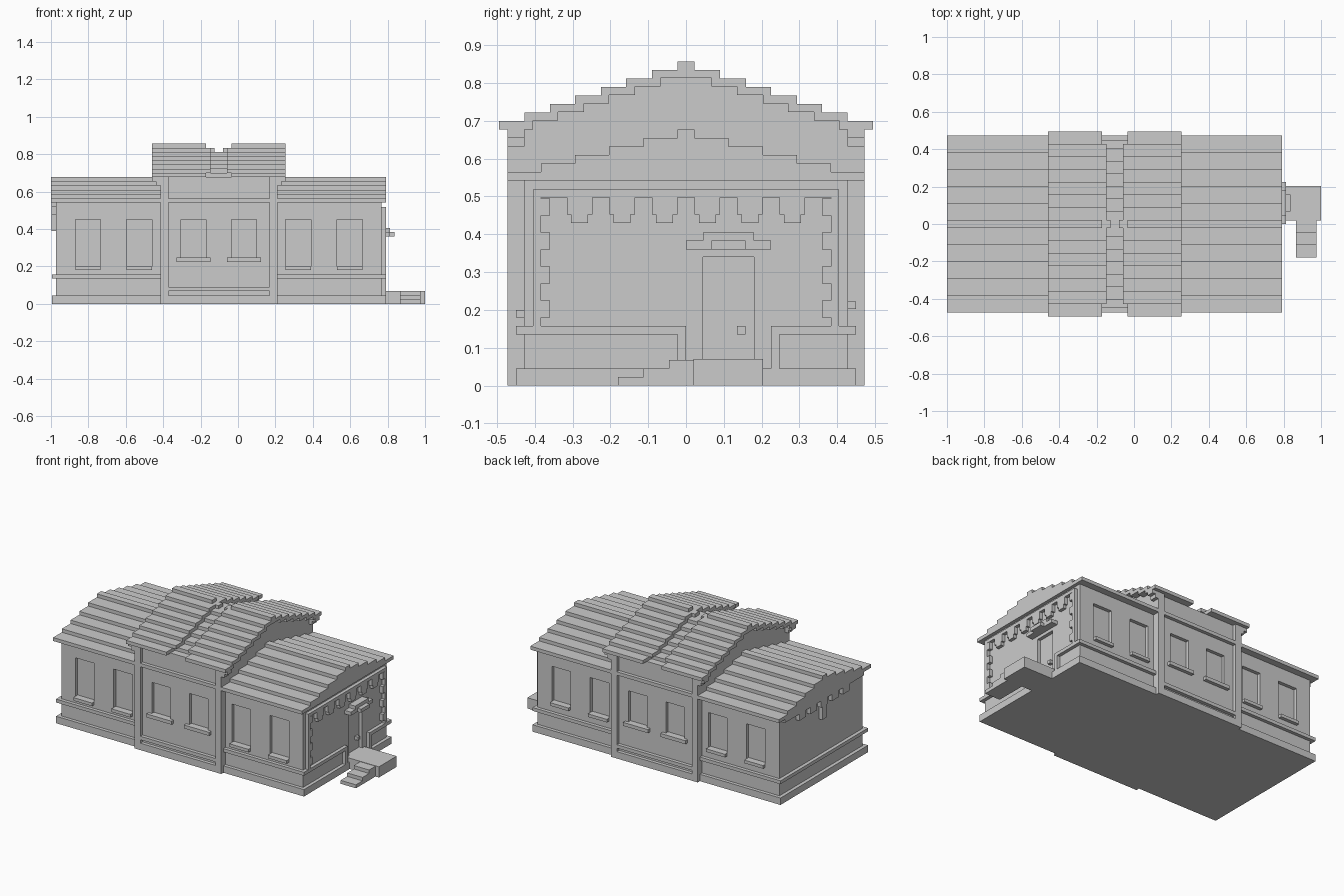
import bpy, bmesh

if "Cube" in bpy.data.objects:
    bpy.data.objects.remove(bpy.data.objects["Cube"])

U = 0.0225           # small relief step used everywhere
C = -0.1025          # x of the building's mirror plane
SIDES = (-1, 1)


def mesh_object(name, bm):
    bmesh.ops.recalc_face_normals(bm, faces=bm.faces)
    me = bpy.data.meshes.new(name)
    bm.to_mesh(me)
    bm.free()
    ob = bpy.data.objects.new(name, me)
    bpy.context.collection.objects.link(ob)
    return ob


def boxes(name, items):
    """One object from boxes given as (x0, x1, y0, y1, z0, z1)."""
    bm = bmesh.new()
    for x0, x1, y0, y1, z0, z1 in items:
        vs = bmesh.ops.create_cube(bm, size=1)['verts']
        for v in vs:
            v.co = ((x0 + x1) / 2 + v.co.x * abs(x1 - x0),
                    (y0 + y1) / 2 + v.co.y * abs(y1 - y0),
                    (z0 + z1) / 2 + v.co.z * abs(z1 - z0))
    return mesh_object(name, bm)


def prism(name, pts, x0, x1):
    """Extrude a (y, z) profile along x."""
    bm = bmesh.new()
    f = bm.faces.new([bm.verts.new((x0, y, z)) for y, z in pts])
    ext = bmesh.ops.extrude_face_region(bm, geom=[f])['geom']
    bmesh.ops.translate(bm, vec=(x1 - x0, 0, 0),
                        verts=[g for g in ext if isinstance(g, bmesh.types.BMVert)])
    return mesh_object(name, bm)


def stair(widths, z):
    """Stepped half outline (y, z) from eave to ridge; one step per half width."""
    pts = []
    for w in widths:
        pts += [(w, z), (w, z + U)]
        z += U
    return pts


def both(half):
    return half + [(-y, z) for y, z in reversed(half)]


def cut(target, cutter):
    m = target.modifiers.new("openings", 'BOOLEAN')
    m.operation = 'DIFFERENCE'
    m.solver = 'EXACT'
    m.object = cutter
    cutter.hide_render = True
    cutter.hide_viewport = True


# Wing walls and taller middle block
walls = boxes("wing_walls", [(-0.972, 0.768, -0.428, 0.428, 0, 0.55)])
middle = boxes("middle_block", [(C - 0.29, C + 0.29, -0.45, 0.45, 0, 0.677)])

# Recessed windows, door recess and sills
wing_cut, mid_cut, sills = [(0.768 - U, 0.8, 0.045, 0.18, 0.07, 0.34)], [], []
for sy in SIDES:
    dz = 0 if sy < 0 else U
    for sx in SIDES:
        for a, b in ((0.3575, 0.4925), (0.6325, 0.7675)):
            x0, x1 = sorted((C + sx * a, C + sx * b))
            wing_cut.append((x0, x1, sy * (0.428 - U), sy * 0.47, 0.2 + dz, 0.45))
            sills.append((x0, x1, sy * 0.42, sy * 0.45, 0.18 + dz, 0.2 + dz))
        x0, x1 = sorted((C + sx * 0.0675, C + sx * 0.2025))
        mid_cut.append((x0, x1, sy * (0.45 - U), sy * 0.5, 0.2475, 0.45))
        sills.append((x0 - U, x1 + U, sy * 0.44, sy * 0.4725, 0.225, 0.2475))
cut(walls, boxes("wing_opening_cutter", wing_cut))
cut(middle, boxes("middle_opening_cutter", mid_cut))
boxes("window_sills", sills)

# Plinth and string courses
boxes("plinth", [(-0.995, 0.79, -0.45, 0.45, 0, 0.045)])
boxes("middle_plinth", [(C - 0.28, C + 0.28, s * 0.44, s * 0.4725, z0, z1)
                        for s in SIDES for z0, z1 in ((0, 0.045), (0.0675, 0.09))])
band = [(-0.995, 0.79, s * 0.42, s * 0.45, 0.135, 0.157) for s in SIDES]
band += [(-0.995, -0.96, -0.45, 0.45, 0.135, 0.157),
         (0.76, 0.79, -0.45, 0, 0.135, 0.157),
         (0.76, 0.79, 0.225, 0.45, 0.135, 0.157),
         (0.76, 0.79, -U, 0, 0.04, 0.14),
         (0.76, 0.79, 0.225, 0.2475, 0.04, 0.14)]
boxes("string_course", band)

# Pilasters with small stepped corbels under the eaves
pil = []
for sx in SIDES:
    for sy in SIDES:
        y0, y1 = sy * 0.4275, sy * 0.4725
        pil += [(C + sx * 0.27, C + sx * 0.3125, y0, y1, 0, 0.677),
                (C + sx * 0.31, C + sx * 0.3575, y0, y1, 0.655, 0.677),
                (C + sx * 0.31, C + sx * 0.335, y0, y1, 0.632, 0.656)]
boxes("pilasters", pil)

# Low stepped roof over both wings
prism("wing_roof", both(stair([0.4725, 0.383, 0.293, 0.203, 0.113, 0.0225], 0.542)), -1, 0.79)

# Middle gable block, reaching up to the lowered roof channel
inner = [(0.45, 0.54)] + stair([0.4275, 0.405, 0.338, 0.27, 0.203, 0.135, 0.0675], 0.655)[1:]
inner[1] = (0.45, 0.677)
prism("middle_gable", both(inner), C - 0.3125, C + 0.3125)

# Raised stepped roof shells either side of the channel
outer_w = [0.4945, 0.4275, 0.36, 0.293, 0.225, 0.158, 0.09, 0.0225]
under = stair([0.4275, 0.405, 0.338, 0.27, 0.203, 0.135, 0.0675], 0.655)[1:]
shell = both(stair(outer_w, 0.677)) + list(reversed(both(under)))
lip = both(stair(outer_w[1:-1], 0.677 + U))
for sx, side in ((-1, "left"), (1, "right")):
    prism("raised_roof_" + side, shell, C + sx * 0.0675, C + sx * 0.3575)
    prism("roof_lip_" + side, lip, C + sx * 0.045, C + sx * 0.0675)
    boxes("ridge_tab_" + side, [(C + sx * 0.0225, C + sx * 0.05, -U, U, 0.8, 0.834)])

# Ornamental toothed frame on the entrance end
frame = [(0.76, 0.79, -0.405, 0.405, 0.497, 0.518)]
for i in range(6):
    y = -0.28125 + i * 0.1125
    frame += [(0.76, 0.79, y - 0.034, y + 0.034, 0.452, 0.5),
              (0.76, 0.79, y - 0.0225, y + 0.0225, 0.43, 0.455)]
for s in SIDES:
    frame.append((0.76, 0.79, s * 0.383, s * 0.405, 0.155, 0.5))
    for z in (0.18, 0.27, 0.36, 0.45):
        frame.append((0.76, 0.79, s * 0.36, s * 0.385, z, z + 0.045))
boxes("toothed_frame", frame)

# Hanging trim on the plain end
trim = [(-0.997, -0.96, -0.405, 0.405, 0.518, 0.545),
        (-0.997, -0.96, -0.0225, 0.0225, 0.39, 0.48)]
trim += [(-0.997, -0.96, y - 0.034, y + 0.034, 0.475, 0.52)
         for y in (-0.225, -0.1125, 0, 0.1125, 0.225)]
boxes("end_trim", trim)

# Door knob and stepped canopy
boxes("door_knob", [(0.74, 0.768, 0.135, 0.157, 0.135, 0.157)])
boxes("door_canopy", [(0.76, 0.8125, 0, 0.225, 0.36, 0.383),
                      (0.76, 0.838, 0.0675, 0.1575, 0.36, 0.383),
                      (0.76, 0.8125, 0.045, 0.18, 0.38, 0.405)])

# Entrance landing and side steps
boxes("entrance_steps", [(0.76, 1, 0.02, 0.203, 0, 0.07),
                         (0.865, 0.975, -0.045, 0.03, 0, 0.0675),
                         (0.865, 0.975, -0.1125, -0.04, 0, 0.045),
                         (0.865, 0.975, -0.18, -0.11, 0, 0.0225)])
